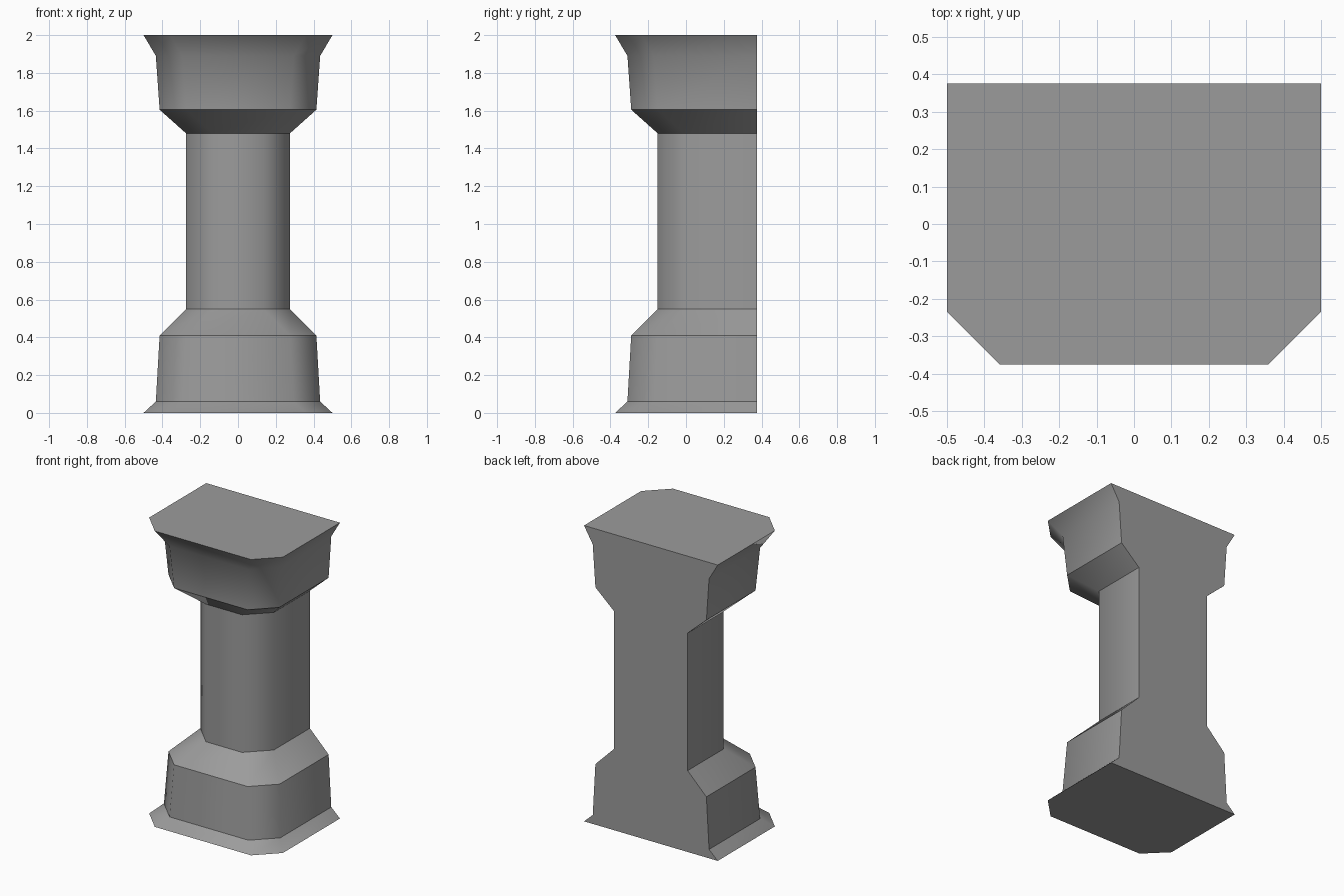
import bpy
import bmesh

cube = bpy.data.objects.get("Cube")
if cube:
    bpy.data.objects.remove(cube, do_unlink=True)

# Single plain grey stone material
stone = bpy.data.materials.new("grey_stone")
stone.use_nodes = True
colour = (0.33, 0.33, 0.33, 1.0)
stone.diffuse_color = colour
stone.node_tree.nodes["Principled BSDF"].inputs["Base Color"].default_value = colour

# Profile from foot to cap: height, half width, whether the ring is a crisp edge
PROFILE = [
    (0.0, 0.5, True),
    (0.06, 0.435, True),
    (0.41, 0.415, True),
    (0.55, 0.275, True),
    (1.48, 0.275, True),
    (1.605, 0.415, True),
    (1.89, 0.435, False),
    (2.0, 0.5, True),
]
BACK = 0.375
CHAMFER = 0.14


def outline(half):
    """Half-pillar cross-section: flat back, two chamfered front corners."""
    front = 0.125 - half
    right_side = [(half - CHAMFER, front), (half, front + CHAMFER), (half, BACK)]
    return [(-x, y) for x, y in reversed(right_side)] + right_side


bm = bmesh.new()
rings = [[bm.verts.new((x, y, z)) for x, y in outline(half)]
         for z, half, _ in PROFILE]
count = len(rings[0])

# Walls between neighbouring rings, then the two end caps
for low, high in zip(rings, rings[1:]):
    for i in range(count):
        j = (i + 1) % count
        bm.faces.new((low[i], low[j], high[j], high[i]))
bm.faces.new(list(reversed(rings[0])))
bm.faces.new(rings[-1])

# Smooth chamfers, crisp mouldings and crisp back edges
for face in bm.faces:
    face.smooth = True
for ring, (_, _, crisp) in zip(rings, PROFILE):
    if crisp:
        for i in range(count):
            bm.edges.get((ring[i], ring[(i + 1) % count])).smooth = False
for low, high in zip(rings, rings[1:]):
    for i in (0, -1):
        bm.edges.get((low[i], high[i])).smooth = False

mesh = bpy.data.meshes.new("half_pillar")
bm.to_mesh(mesh)
bm.free()
mesh.materials.append(stone)
pillar = bpy.data.objects.new("half_pillar", mesh)
bpy.context.collection.objects.link(pillar)
